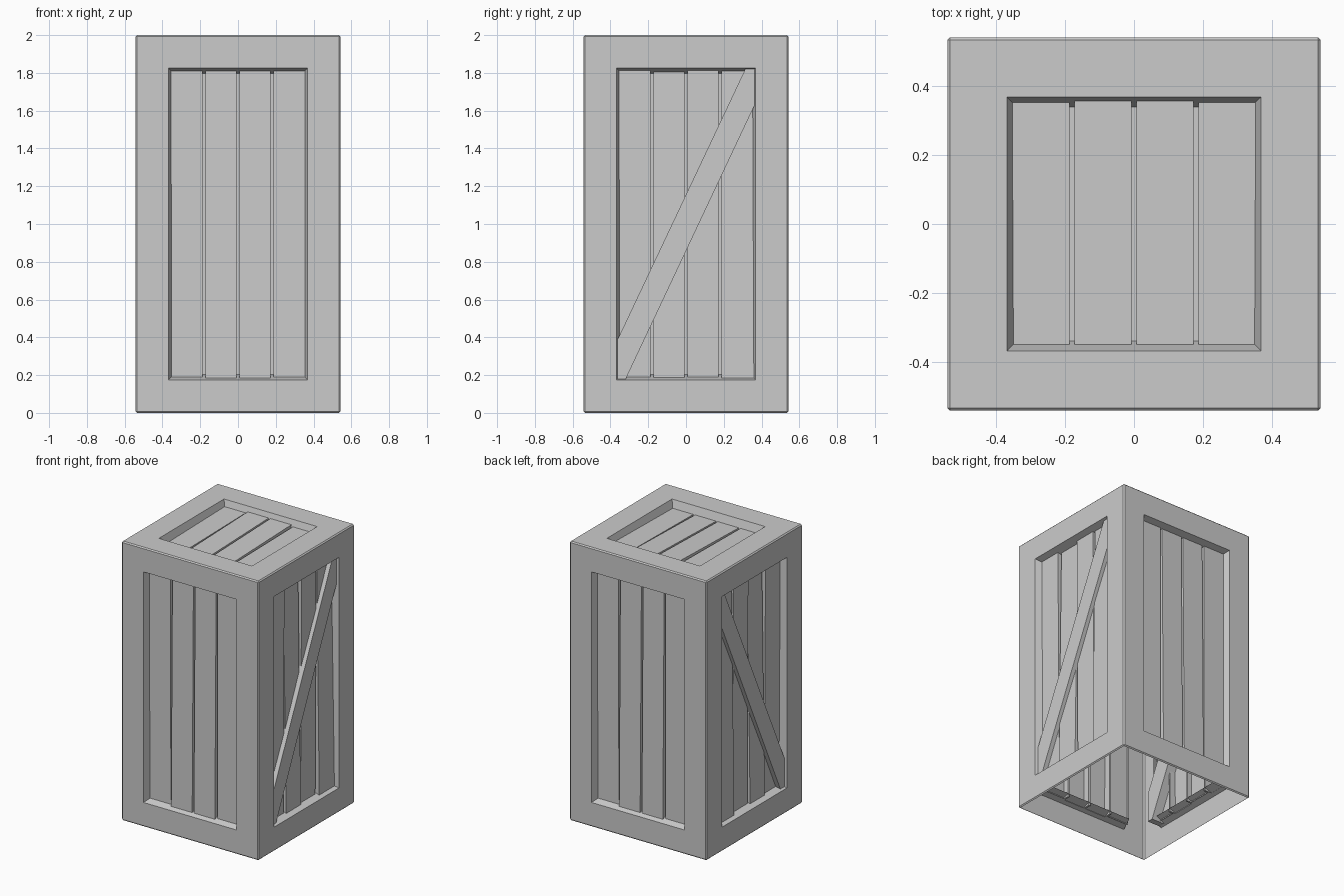
import bpy, bmesh
from mathutils import Vector

if "Cube" in bpy.data.objects:
    bpy.data.objects.remove(bpy.data.objects["Cube"])

GREY = (0.6, 0.6, 0.6, 1)
mat = bpy.data.materials.new("plain grey")
mat.use_nodes = True
mat.diffuse_color = GREY
mat.node_tree.nodes["Principled BSDF"].inputs["Base Color"].default_value = GREY

HALF, HEIGHT = 0.543, 2.0
BEVEL, RAIL = 0.008, 0.166
SLOPE, RECESS = 0.03, 0.09
Z = Vector((0, 0, 1))
MID = Z * HEIGHT / 2


def make_object(name, bm):
    mesh = bpy.data.meshes.new(name)
    bm.to_mesh(mesh)
    bm.free()
    mesh.materials.append(mat)
    obj = bpy.data.objects.new(name, mesh)
    bpy.context.collection.objects.link(obj)
    return obj


# Hollow frame: bevelled box, open below, with a recessed window in each side
bm = bmesh.new()
bmesh.ops.create_cube(bm, size=1)
for v in bm.verts:
    v.co = Vector((v.co.x * 2 * HALF, v.co.y * 2 * HALF, (v.co.z + 0.5) * HEIGHT))
bmesh.ops.bevel(bm, geom=bm.edges[:], offset=BEVEL, segments=1, affect='EDGES')
bm.normal_update()
big = [f for f in bm.faces if f.calc_area() > 0.5]
bottom = [f for f in big if f.normal.z < -0.9]
sides = [f for f in big if f.normal.z > -0.9]
bmesh.ops.inset_individual(bm, faces=sides, thickness=RAIL, use_even_offset=True)
bmesh.ops.inset_individual(bm, faces=sides, thickness=SLOPE, depth=-RECESS,
                           use_even_offset=True)
bmesh.ops.delete(bm, geom=bottom + sides, context='FACES')
make_object("frame", bm)


def plank_panel(name, normal, across, up, centre, half_len, depths):
    """Four planks, each with a bottom and a top depth, joined by grooves."""
    bm = bmesh.new()

    def point(u, v, depth):
        return bm.verts.new(centre + across * u + up * v - normal * depth)

    w, gap, floor = 0.36, 0.007, 0.085
    pitch = 0.18
    prev = None
    for i, (low, high) in enumerate(depths):
        left = -w if i == 0 else (i - 2) * pitch + gap
        right = w if i == 3 else (i - 1) * pitch - gap
        a, b = point(left, -half_len, low), point(right, -half_len, low)
        c, d = point(right, half_len, high), point(left, half_len, high)
        bm.faces.new((a, b, c, d))
        if prev:
            # groove between two planks
            pb, pc, pr = prev
            g1, g2 = point(pr, -half_len, floor), point(left, -half_len, floor)
            g3, g4 = point(left, half_len, floor), point(pr, half_len, floor)
            for quad in ((pb, g1, g4, pc), (g1, g2, g3, g4), (g2, a, d, g3),
                         (pb, a, g2, g1), (pc, g4, g3, d)):
                bm.faces.new(quad)
        prev = (b, c, right)
    bmesh.ops.recalc_face_normals(bm, faces=bm.faces[:])
    bm.normal_update()
    if sum(f.normal.dot(normal) * f.calc_area() for f in bm.faces) < 0:
        bmesh.ops.reverse_faces(bm, faces=bm.faces[:])
    make_object(name, bm)


# Plank panels, with slightly uneven planks
even = ((0.050, 0.045), (0.034, 0.048), (0.034, 0.048), (0.046, 0.045))
uneven = ((0.052, 0.044), (0.040, 0.062), (0.052, 0.044), (0.030, 0.050))
lid = ((0.055, 0.045), (0.055, 0.035), (0.055, 0.035), (0.055, 0.045))
LONG = HEIGHT / 2 - BEVEL - RAIL - 0.009
for name, n, depths in (("front", (0, -1, 0), even), ("back", (0, 1, 0), even),
                        ("left", (1, 0, 0), uneven), ("right", (-1, 0, 0), uneven)):
    n = Vector(n)
    across = Z.cross(n)
    if name == "right":
        across = -across
    plank_panel(name + "_planks", n, across, Z, MID + n * HALF, LONG, depths)
plank_panel("top_planks", Z, Vector((1, 0, 0)), Vector((0, 1, 0)), Z * HEIGHT, 0.36, lid)

# Diagonal braces on the two sides
outline = ((-0.364, 0.177), (-0.32, 0.177), (0.364, 1.63),
           (0.364, 1.823), (0.315, 1.823), (-0.364, 0.385))
for name, s in (("left_brace", 1), ("right_brace", -1)):
    bm = bmesh.new()
    face = bm.faces.new([bm.verts.new((s * (HALF - 0.018), y, z)) for y, z in outline])
    ext = bmesh.ops.extrude_face_region(bm, geom=[face], use_keep_orig=True)
    for v in ext["geom"]:
        if isinstance(v, bmesh.types.BMVert):
            v.co.x -= s * 0.1
    bmesh.ops.recalc_face_normals(bm, faces=bm.faces[:])
    make_object(name, bm)
